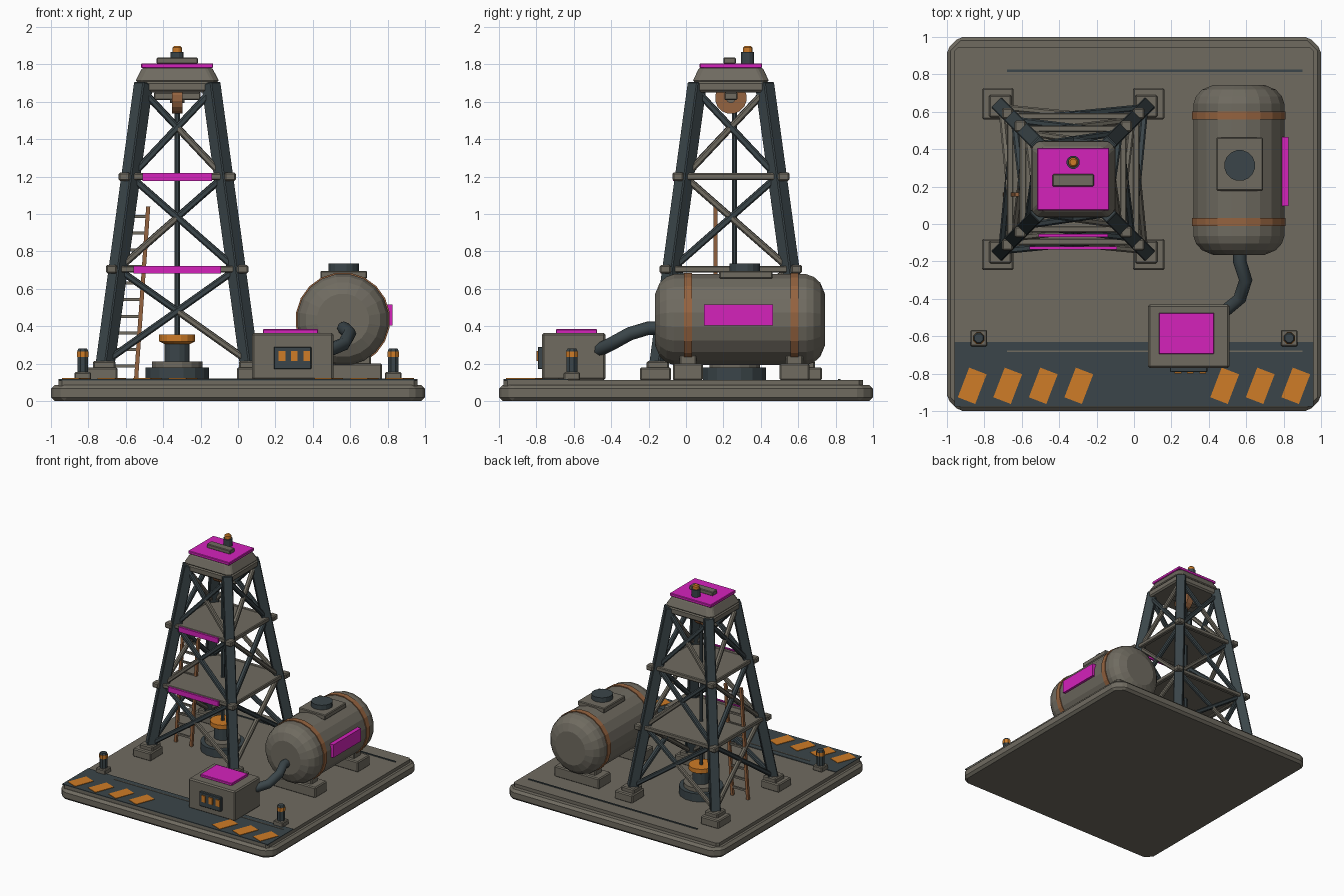
import bpy, bmesh, math
from mathutils import Vector, Matrix

if "Cube" in bpy.data.objects:
    bpy.data.objects.remove(bpy.data.objects["Cube"])


def material(name, rgb):
    m = bpy.data.materials.new(name)
    m.use_nodes = True
    m.diffuse_color = (*rgb, 1)
    m.node_tree.nodes["Principled BSDF"].inputs["Base Color"].default_value = (*rgb, 1)
    return m


GRAY = material("warm gray", (0.16, 0.147, 0.118))
DARK = material("dark slate", (0.043, 0.06, 0.067))
ORANGE = material("orange", (0.62, 0.2, 0.02))
BROWN = material("copper brown", (0.3, 0.125, 0.05))
PINK = material("magenta", (0.66, 0.016, 0.5))
Z = Vector((0, 0, 1))


def finish(name, bm, mat, bevel=0):
    bmesh.ops.recalc_face_normals(bm, faces=bm.faces)
    mesh = bpy.data.meshes.new(name)
    bm.to_mesh(mesh)
    bm.free()
    mesh.materials.append(mat)
    ob = bpy.data.objects.new(name, mesh)
    bpy.context.collection.objects.link(ob)
    if bevel:
        mod = ob.modifiers.new("bevel", "BEVEL")
        mod.width, mod.segments = bevel, 1
    return ob


def box(name, center, size, mat, bevel=0, taper=1, turn=0, corner=0):
    """Box with optional narrower top, turn about z and cut upright corners."""
    bm = bmesh.new()
    bmesh.ops.create_cube(bm, size=1)
    for v in bm.verts:
        k = taper if v.co.z > 0 else 1
        v.co = Vector((v.co.x * size[0] * k, v.co.y * size[1] * k, v.co.z * size[2]))
    if corner:
        upright = [e for e in bm.edges if abs((e.verts[0].co - e.verts[1].co).z) > 1e-4]
        bmesh.ops.bevel(bm, geom=upright, offset=corner, segments=1, affect='EDGES')
    bm.transform(Matrix.Translation(center) @ Matrix.Rotation(turn, 4, 'Z'))
    return finish(name, bm, mat, bevel)


def lathe(name, origin, profile, mat, sides=16, axis='Z'):
    """Closed solid turned from (radius, height) pairs."""
    bm = bmesh.new()
    rings = []
    for r, h in profile:
        rings.append([bm.verts.new((r * math.cos(math.tau * (i + .5) / sides),
                                    r * math.sin(math.tau * (i + .5) / sides), h))
                      for i in range(sides)])
    for a, b in zip(rings, rings[1:]):
        for i in range(sides):
            j = (i + 1) % sides
            bm.faces.new((a[i], a[j], b[j], b[i]))
    bm.faces.new(rings[0])
    bm.faces.new(rings[-1])
    rot = {'Z': Matrix.Identity(4), 'Y': Matrix.Rotation(-math.pi / 2, 4, 'X'),
           'X': Matrix.Rotation(math.pi / 2, 4, 'Y')}[axis]
    bm.transform(Matrix.Translation(origin) @ rot)
    return finish(name, bm, mat)


def beam(name, a, b, width, mat, bevel=0):
    """Square bar from a to b, one side kept level."""
    a, b = Vector(a), Vector(b)
    d = (b - a).normalized()
    side = d.cross(Z).normalized()
    rot = Matrix((side, d.cross(side), d)).transposed().to_4x4()
    bm = bmesh.new()
    bmesh.ops.create_cube(bm, size=1)
    for v in bm.verts:
        v.co = Vector((v.co.x * width, v.co.y * width, v.co.z * (b - a).length))
    bm.transform(Matrix.Translation((a + b) / 2) @ rot)
    return finish(name, bm, mat, bevel)


# Base slab, painted apron and hazard stripes
box("base_slab", (0, 0, .043), (2, 2, .086), GRAY, .02, corner=.065)
box("base_deck", (0, -.015, .095), (1.92, 1.92, .036), GRAY, corner=.02)
box("front_apron", (0, -.803, .1145), (1.92, .345, .007), DARK)
for x in (-.865, -.675, -.485, -.295, .485, .675, .865):
    box("hazard_stripe", (x, -.865, .119), (.1, .17, .006), ORANGE, turn=math.radians(-21))
box("rear_seam", (.11, .82, .115), (1.58, .012, .008), DARK)
box("front_seam", (.11, -.68, .119), (1.58, .008, .005), GRAY)

# Derrick: pads, legs, decks
CX, CY = -.325, .24
CORNERS = [(-1, -1), (1, -1), (1, 1), (-1, 1)]


def half(z):
    return .385 - (z - .2) * .137


def leg_point(c, z, grow=0):
    return Vector((CX + c[0] * (half(z) + grow), CY + c[1] * (half(z) + grow), z))


for c in CORNERS:
    x, y = CX + c[0] * .403, CY + c[1] * .403
    box("foot_pad", (x, y, .145), (.168, .168, .07), GRAY, .008)
    box("foot_block", (CX + c[0] * .39, CY + c[1] * .39, .19), (.12, .12, .05), GRAY, .008)
    beam("derrick_leg", leg_point(c, .16), leg_point(c, 1.7), .078, DARK, .006)
LEVELS = (.21, .705, 1.2, 1.66)
for z in LEVELS[1:3]:
    h = half(z)
    box("platform", (CX, CY, z + .005), (2 * h + .03, 2 * h + .03, .02), GRAY)
    for i, c in enumerate(CORNERS):
        box("gusset", leg_point(c, z, .035), (.06, .06, .045), GRAY, .008)
        beam("platform_rail", leg_point(c, z, .02), leg_point(CORNERS[(i + 1) % 4], z, .02),
             .036, GRAY, .006)
    sign_w = .47 if z < 1 else .37
    box("platform_sign", (CX, CY - h - .053, z - .003), (sign_w, .016, .042), PINK)

# Cross braces on all four sides
for i, c in enumerate(CORNERS):
    n = CORNERS[(i + 1) % 4]
    for p, (lo, hi) in enumerate(zip(LEVELS, LEVELS[1:])):
        near, far = (c, n) if (p + i) % 2 else (n, c)
        start, end = leg_point(near, lo), leg_point(far, hi)
        cross = start.lerp(end, half(lo) / (half(lo) + half(hi)))
        beam("dark_brace", leg_point(far, lo), leg_point(near, hi), .036, DARK, .008)
        beam("lower_brace", start, cross, .034, GRAY, .008)
        beam("upper_brace", cross, end, .034, DARK if i % 2 == 0 else GRAY, .008)

# Crown, roof plate and beacon
box("crown_base", (CX, CY, 1.68), (.45, .41, .06), GRAY, .012, corner=.03)
box("crown_cap", (CX, CY, 1.745), (.45, .41, .075), GRAY, .008, taper=.83, corner=.03)
box("roof_plate", (CX, CY, 1.793), (.385, .335, .025), PINK, .004)
box("roof_vent", (CX, .233, 1.82), (.22, .066, .034), GRAY, .005)
lathe("beacon_base", (CX, .33, 1.8), [(.036, 0), (.036, .066)], DARK, 12)
lathe("beacon_lamp", (CX, .33, 1.866), [(.026, 0), (.026, .024), (.018, .032)], ORANGE, 12)

# Pulley, drill string and wellhead
box("pulley_beam", (CX, CY, 1.63), (.25, .07, .04), GRAY, .005)
lathe("pulley_wheel", (CX - .028, CY, 1.62), [(.085, 0), (.085, .056)], BROWN, 16, 'X')
lathe("pulley_hub", (CX - .038, CY, 1.62), [(.027, 0), (.027, .076)], GRAY, 12, 'X')
WY = .26
lathe("drill_string", (CX, WY, .3), [(.015, 0), (.015, 1.33)], DARK, 8)
lathe("wellhead_base", (CX, WY, .112), [(.172, 0), (.172, .068)], DARK)
lathe("wellhead_flange", (CX, WY, .18), [(.138, 0), (.138, .032)], GRAY)
lathe("wellhead_neck", (CX, WY, .212), [(.068, 0), (.068, .1)], DARK)
lathe("wellhead_collar", (CX, WY, .305), [(.07, 0), (.098, .014), (.098, .05)], ORANGE)

# Ladder
foot, head, gap = Vector((-.545, .157, .115)), Vector((-.48, .157, 1.04)), Vector((-.145, 0, 0))
for shift in (Vector(), gap):
    beam("ladder_rail", foot + shift, head + shift, .022, BROWN)
for i in range(10):
    p = foot.lerp(head, (i + .8) / 10.4)
    beam("ladder_rung", p, p + gap, .016, GRAY)

# Storage tank
TX, TZ = .561, .435
CAP = [(.14, 0), (.2, .025), (.232, .06), (.246, .1)]
LENGTH = .908
lathe("tank", (TX, -.165, TZ), CAP + [(r, LENGTH - h) for r, h in reversed(CAP)], GRAY, 20, 'Y')
for y in (.01, .58):
    lathe("tank_band", (TX, y - .022, TZ), [(.253, 0), (.253, .044)], BROWN, 20, 'Y')
    box("saddle_base", (TX, y, .155), (.42, .16, .09), GRAY, .008)
    box("saddle_top", (TX, y, .22), (.3, .09, .06), GRAY, .008)
box("hatch_plate", (.565, .32, .675), (.25, .285, .042), GRAY, .006)
lathe("hatch_cap", (.565, .313, .69), [(.083, 0), (.083, .045)], DARK)
box("tank_sign", (.807, .28, .46), (.036, .37, .11), PINK)

# Feed pipe with elbow joints
path = [(.565, -.12, .39), (.565, -.2, .39), (.597, -.3, .36), (.565, -.4, .305), (.48, -.47, .27)]
curve = bpy.data.curves.new("feed_pipe", 'CURVE')
curve.dimensions = '3D'
curve.bevel_depth, curve.bevel_resolution, curve.use_fill_caps = .036, 2, True
spline = curve.splines.new('POLY')
spline.points.add(len(path) - 1)
for pt, co in zip(spline.points, path):
    pt.co = (*co, 1)
curve.materials.append(DARK)
bpy.context.collection.objects.link(bpy.data.objects.new("feed_pipe", curve))

# Control box
box("control_box", (.293, -.6, .238), (.435, .34, .252), GRAY, .01)
box("control_lid", (.28, -.585, .373), (.295, .22, .022), PINK, .003)
box("control_panel", (.292, -.777, .23), (.2, .03, .12), DARK, .004)
for x in (.235, .301, .367):
    box("panel_light", (x, -.793, .241), (.036, .014, .055), ORANGE)

# Marker posts
for x in (-.83, .83):
    box("post_base", (x, -.61, .133), (.088, .088, .042), GRAY, .006)
    lathe("marker_post", (x, -.61, .15), [(.031, 0), (.031, .12), (.025, .13)], DARK, 8)
    lathe("post_band", (x, -.61, .235), [(.034, 0), (.034, .03)], ORANGE, 8)
